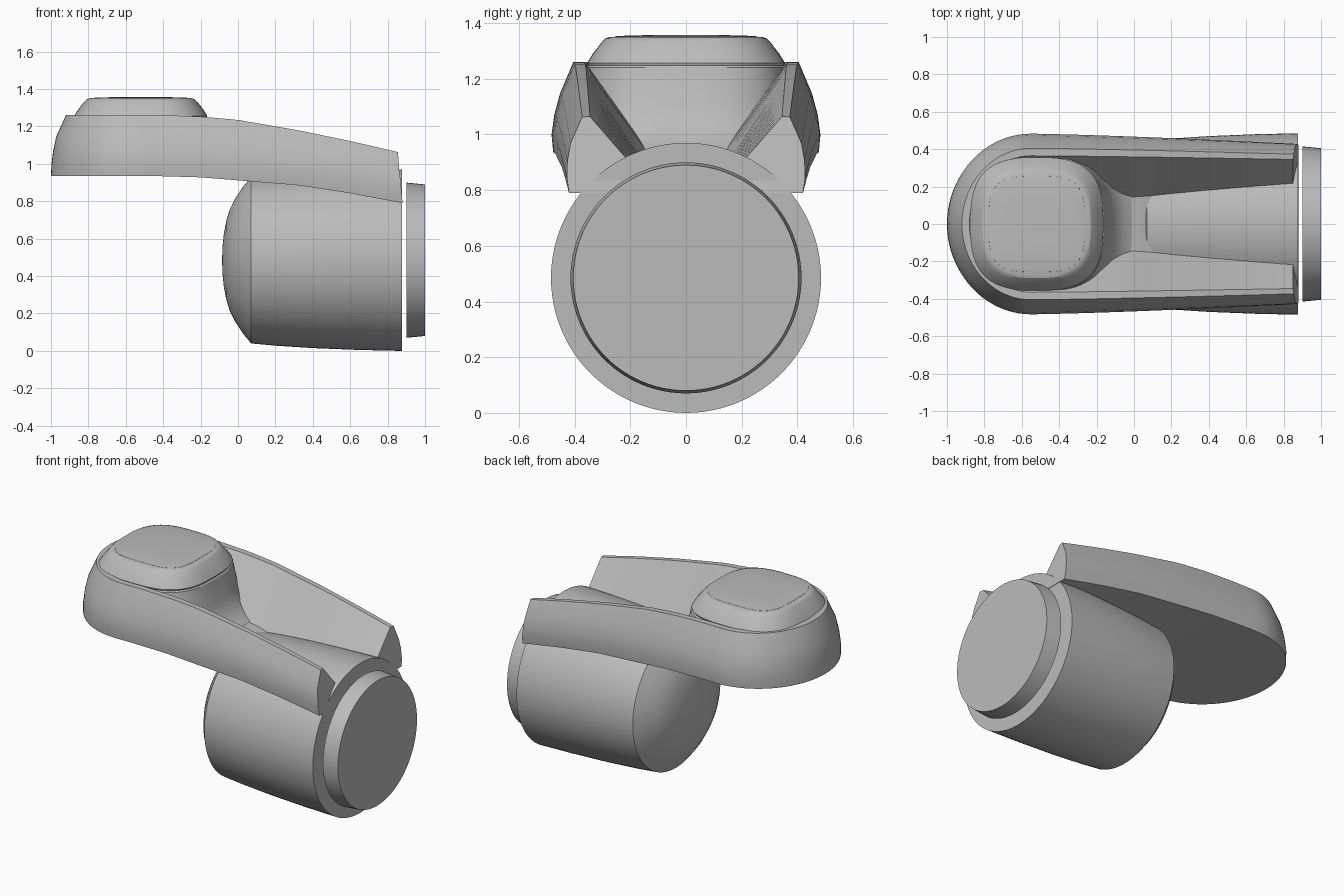
import bpy
import bmesh
from math import sin, cos, pi, radians

if "Cube" in bpy.data.objects:
    bpy.data.objects.remove(bpy.data.objects["Cube"], do_unlink=True)

grey = bpy.data.materials.new("plain_grey")
grey.use_nodes = True
grey.diffuse_color = (0.5, 0.5, 0.5, 1)
grey.node_tree.nodes["Principled BSDF"].inputs["Base Color"].default_value = (0.5, 0.5, 0.5, 1)


def loft(name, rings, cap_start=True, cap_end=True, angle=25):
    """Skin closed rings of equal length, cap the ends, shade smooth by angle."""
    bm = bmesh.new()
    loops = [[bm.verts.new(p) for p in ring] for ring in rings]
    n = len(loops[0])
    for a, b in zip(loops, loops[1:]):
        for i in range(n):
            j = (i + 1) % n
            bm.faces.new((a[i], a[j], b[j], b[i]))
    if cap_start:
        bm.faces.new(loops[0][::-1])
    if cap_end:
        bm.faces.new(loops[-1])
    bmesh.ops.remove_doubles(bm, verts=bm.verts, dist=0.0005)
    bmesh.ops.recalc_face_normals(bm, faces=bm.faces)
    mesh = bpy.data.meshes.new(name)
    bm.to_mesh(mesh)
    bm.free()
    mesh.materials.append(grey)
    obj = bpy.data.objects.new(name, mesh)
    bpy.context.collection.objects.link(obj)
    bpy.ops.object.select_all(action='DESELECT')
    obj.select_set(True)
    bpy.context.view_layer.objects.active = obj
    bpy.ops.object.shade_smooth_by_angle(angle=radians(angle))
    return obj


def interp(points, x):
    """Smooth-ish lookup of a value along a list of (x, value) points."""
    if x <= points[0][0]:
        return points[0][1]
    for (x0, v0), (x1, v1) in zip(points, points[1:]):
        if x <= x1:
            return v0 + (v1 - v0) * (x - x0) / (x1 - x0)
    return points[-1][1]


AXIS_Z = 0.485


def circle(x, r, n=96):
    return [(x, r * cos(2 * pi * i / n), AXIS_Z + r * sin(2 * pi * i / n)) for i in range(n)]


def squircle(z, half, power, cx, n=80):
    pts = []
    for i in range(n):
        c, s = cos(2 * pi * i / n), sin(2 * pi * i / n)
        r = half / (abs(c) ** power + abs(s) ** power) ** (1 / power)
        pts.append((cx + r * c, r * s, z))
    return pts


# Barrel with its domed inner end
barrel = [(-0.085, 0.002), (-0.083, 0.07), (-0.076, 0.14), (-0.063, 0.21), (-0.044, 0.272),
          (-0.015, 0.33), (0.025, 0.39), (0.07, 0.445), (0.2, 0.457), (0.4, 0.47),
          (0.65, 0.48), (0.876, 0.485)]
loft("barrel", [circle(x, r) for x, r in barrel])

# Floating end disc
loft("end_disc", [circle(x, r) for x, r in [(0.9, 0.415), (1.0, 0.405)]])

# Arm shell: U-shaped plan, walls rising to a thin rim around a tapering trough
TOP = [(-0.4, 1.26), (-0.2, 1.253), (0.0, 1.235), (0.33, 1.178), (0.6, 1.122), (0.86, 1.062)]
BOTTOM = [(-0.45, 0.935), (-0.2, 0.928), (0.0, 0.912), (0.33, 0.885), (0.6, 0.843), (0.88, 0.79)]
FLOOR = [(-0.05, 0.945), (0.04, 0.93), (0.1, 0.906), (0.86, 0.915)]
NOSE_X = -0.55
# nose length, nose half width, tail half width, tail x, height fraction (None: trough floor)
LEVELS = [(0.45, 0.477, 0.42, 0.88, 0), (0.447, 0.483, 0.428, 0.875, 0.2),
          (0.438, 0.473, 0.426, 0.87, 0.42), (0.422, 0.453, 0.415, 0.862, 0.65),
          (0.37, 0.405, 0.373, 0.855, 1), (0.33, 0.365, 0.345, 0.85, 1),
          (0.2, 0.115, 0.215, 0.85, None)]


def section(t, s):
    """One cross-section: t is the angle round the nose, s runs from nose to tail."""
    half = []
    for length, wide, tail, tail_x, frac in LEVELS:
        x = NOSE_X - length * cos(t) + s * (tail_x - NOSE_X)
        y = (wide + (tail - wide) * s ** 1.3) * sin(t)
        low = interp(BOTTOM, x)
        z = interp(FLOOR, x) if frac is None else low + (interp(TOP, x) - low) * frac
        half.append((x, y, z))
    return half + [(x, -y, z) for x, y, z in reversed(half)]


stations = [section(pi / 2 * i / 20, 0) for i in range(21)]
stations += [section(pi / 2, i / 30) for i in range(1, 31)]
loft("arm_shell", stations, cap_start=False)

# Raised rounded-square pad, flaring down into the trough
pad = [(0.945, 0.45, -0.46), (0.97, 0.425, -0.475), (1.02, 0.395, -0.495), (1.1, 0.375, -0.508),
       (1.24, 0.36, -0.52), (1.247, 0.353, -0.52), (1.256, 0.356, -0.52), (1.29, 0.335, -0.52),
       (1.33, 0.304, -0.52), (1.345, 0.289, -0.52), (1.351, 0.272, -0.52)]
loft("pad_body", [squircle(z, h, 2.9, cx) for z, h, cx in pad])

# Slightly domed cap inset in the pad
cap = [(1.345, 0.258), (1.352, 0.256), (1.354, 0.246), (1.357, 0.14), (1.358, 0.02)]
loft("pad_cap", [squircle(z, h, 3.6, -0.52) for z, h in cap])
